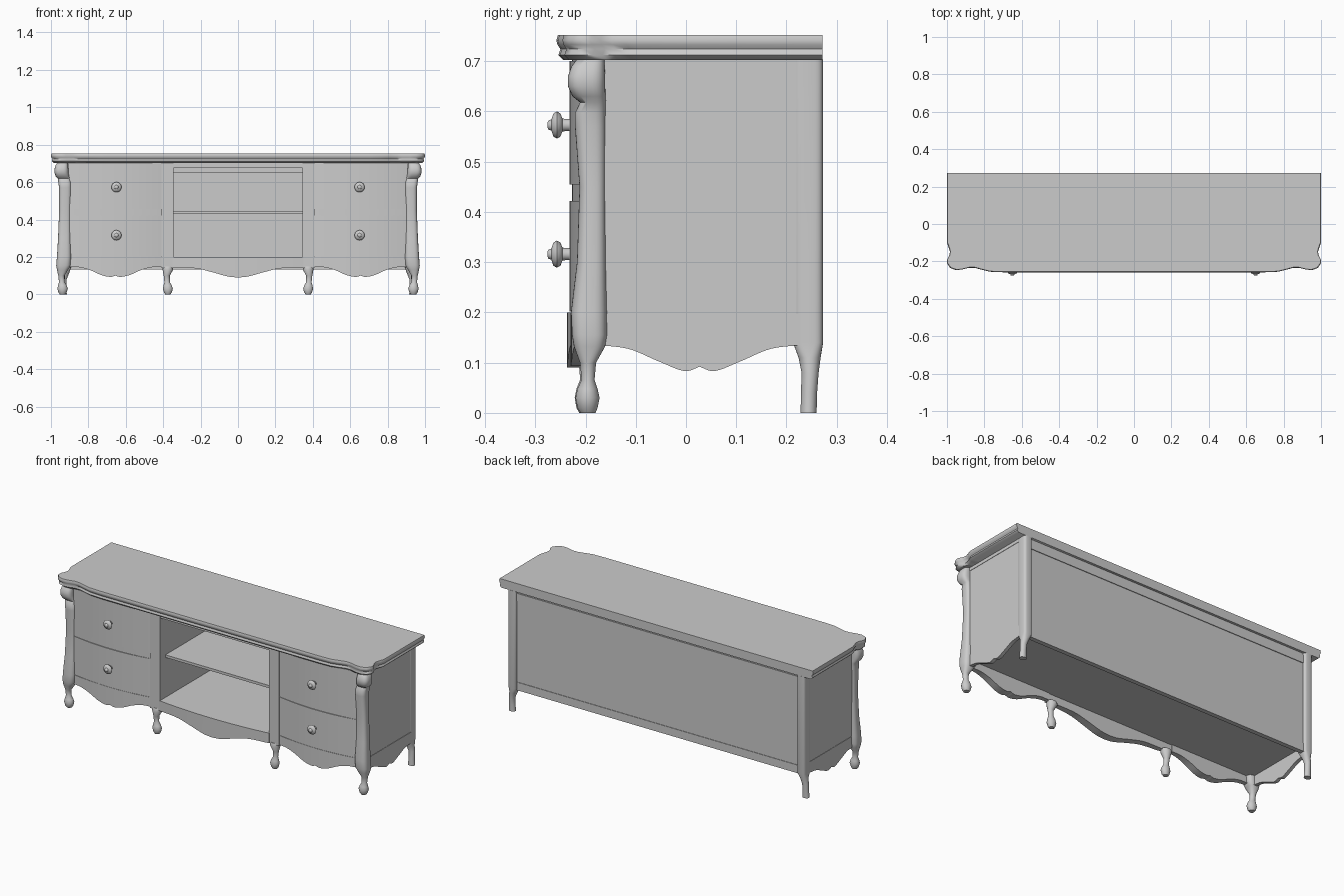
import bpy, bmesh, math

default = bpy.data.objects.get("Cube")
if default:
    bpy.data.objects.remove(default, do_unlink=True)

grey = bpy.data.materials.new("plain grey")
grey.use_nodes = True
tone = (0.6, 0.6, 0.6, 1)
grey.diffuse_color = tone
grey.node_tree.nodes["Principled BSDF"].inputs["Base Color"].default_value = tone


def loft(name, rings):
    """Skin a list of equal-length closed rings and cap both ends."""
    bm = bmesh.new()
    loops = [[bm.verts.new(point) for point in ring] for ring in rings]
    count = len(loops[0])
    for low, high in zip(loops, loops[1:]):
        for i in range(count):
            j = (i + 1) % count
            bm.faces.new((low[i], low[j], high[j], high[i]))
    bm.faces.new(loops[0])
    bm.faces.new(loops[-1])
    bmesh.ops.recalc_face_normals(bm, faces=bm.faces)
    mesh = bpy.data.meshes.new(name)
    bm.to_mesh(mesh)
    bm.free()
    mesh.materials.append(grey)
    mesh.shade_smooth()
    mesh.set_sharp_from_angle(angle=math.radians(50))
    obj = bpy.data.objects.new(name, mesh)
    bpy.context.collection.objects.link(obj)
    return obj


def box(name, x, y, z):
    """Box from (min, max) pairs."""
    corners = [(x[0], y[0]), (x[1], y[0]), (x[1], y[1]), (x[0], y[1])]
    return loft(name, [[(a, b, h) for a, b in corners] for h in z])


def oval(cx, cy, rx, ry, z, power=1, steps=32):
    """Closed ring; a power below one squares it off."""
    ring = []
    for i in range(steps):
        c, s = math.cos(math.tau * i / steps), math.sin(math.tau * i / steps)
        ring.append((cx + rx * math.copysign(abs(c) ** power, c),
                     cy + ry * math.copysign(abs(s) ** power, s), z))
    return ring


def squareness(z, upper):
    """Legs are round at the foot and squarer from the knee up."""
    return 1 if z < .12 else upper


def flowing_curve(points, t):
    """Cubic curve through (position, value) points with smooth tangents."""
    slopes = []
    for i in range(len(points)):
        (a, va), (b, vb) = points[max(i - 1, 0)], points[min(i + 1, len(points) - 1)]
        slopes.append((vb - va) / (b - a))
    for i in range(len(points) - 1):
        (a, va), (b, vb) = points[i:i + 2]
        if t <= b:
            w = b - a
            s = (t - a) / w
            return (va + (vb - va) * s * s * (3 - 2 * s)
                    + w * s * (1 - s) * (slopes[i] * (1 - s) - slopes[i + 1] * s))
    return points[-1][1]


def bowed_panel(name, centre, half, edge, bow, back, top, bottom, steps=48):
    """Front panel that bulges forward; bottom is a function of distance from its middle."""
    rings = []
    for i in range(steps + 1):
        t = 2 * i / steps - 1
        x, y, low = centre + half * t, edge - bow * (1 - t * t), bottom(abs(t))
        rings.append([(x, y, top), (x, y, low), (x, back, low), (x, back, top)])
    return loft(name, rings)


# Scalloped lower edges, from the middle outward
drawer_scallop = [(0, .1), (.1, .093), (.3, .103), (.55, .13), (.78, .145), (1, .146)]
centre_scallop = [(0, .09), (.15, .095), (.4, .119), (.65, .139), (1, .142)]
side_scallop = [(0, .092), (.14, .083), (.4, .102), (.7, .127), (1, .135)]

# Table top: wavy outline stacked with a softly moulded edge
half_outline = [(.997, .272), (.997, -.1), (.99, -.12), (.981, -.148), (.985, -.17),
                (.996, -.19), (.997, -.21), (.98, -.235), (.95, -.246), (.92, -.244),
                (.88, -.234), (.85, -.234), (.81, -.245), (.77, -.255), (.7, -.258)]
outline = half_outline + [(-x, y) for x, y in reversed(half_outline)]
edge_profile = [(.702, .014), (.712, .004), (.724, .008), (.733, .002), (.742, 0), (.752, .003)]
loft("table_top", [[(x * (1 / .997 - inset), y + (inset if y < 0 else 0), z)
                    for x, y in outline] for z, inset in edge_profile])

# Front leg sections: height, centre x, centre y, radius x, radius y
foot = [(0, .938, -.195, .015, .015), (.01, .938, -.196, .022, .02),
        (.03, .938, -.196, .028, .024), (.048, .939, -.196, .023, .02),
        (.066, .942, -.195, .015, .013), (.1, .944, -.195, .017, .016),
        (.132, .938, -.192, .03, .031)]
post = [(.155, .933, -.192, .039, .035), (.2, .93, -.193, .038, .036),
        (.3, .928, -.188, .034, .029), (.45, .925, -.186, .031, .026),
        (.57, .924, -.19, .033, .031), (.597, .926, -.19, .034, .031),
        (.618, .929, -.185, .034, .026), (.63, .938, -.193, .036, .033),
        (.65, .944, -.198, .037, .037), (.67, .944, -.198, .037, .037),
        (.69, .942, -.195, .033, .033), (.703, .938, -.19, .028, .028)]
# Rear leg sections: height, centre x, centre y, radius x, radius y
rear = [(0, .935, .244, .02, .016), (.04, .935, .245, .017, .016), (.08, .934, .247, .018, .017),
        (.11, .926, .246, .022, .022), (.14, .92, .243, .026, .03), (.703, .92, .243, .026, .03)]

# Turned knob profile: y position and radius
knob = [(-.215, .012), (-.24, .012), (-.246, .013), (-.25, .023), (-.257, .027),
        (-.264, .023), (-.268, .011), (-.274, .009), (-.276, .004)]

for side, label in ((1, "left"), (-1, "right")):
    # Legs
    loft(label + "_front_leg", [oval(side * cx, cy, rx, ry, z, squareness(z, .7))
                                for z, cx, cy, rx, ry in foot + post])
    loft(label + "_middle_leg", [oval(side * (cx - .563), cy - .004, rx * .95, ry * .9, z)
                                 for z, cx, cy, rx, ry in foot] +
         [oval(side * .376, -.196, .03, .021, .15)])
    loft(label + "_rear_leg", [oval(side * cx, cy, rx, ry, z, squareness(z, .5))
                               for z, cx, cy, rx, ry in rear])

    # Side: panel, top rail and scalloped apron
    box(label + "_side_panel", sorted((side * .925, side * .943)), (-.18, .24), (.19, .702))
    box(label + "_side_top_rail", sorted((side * .93, side * .945)), (-.17, .22), (.684, .702))
    rings = []
    for i in range(49):
        t = i / 24 - 1
        y, low = .027 + .2 * t, flowing_curve(side_scallop, abs(t))
        rings.append([(side * x, y, z) for x, z in
                      ((.945, .197), (.945, low), (.925, low), (.925, .197))])
    loft(label + "_side_apron", rings)

    # Divider wall and its front stile
    box(label + "_divider", sorted((side * .347, side * .375)), (-.205, .245), (.19, .702))
    box(label + "_stile", sorted((side * .346, side * .41)), (-.214, -.19), (.142, .702))

    # Drawer bank: recessed backing, two bowed drawers, scalloped apron
    bank = side * .655
    bowed_panel(label + "_drawer_backing", bank, .25, -.205, .022, -.18, .702, lambda t: .19)
    bowed_panel(label + "_lower_drawer", bank, .245, -.208, .024, -.19, .422, lambda t: .202)
    bowed_panel(label + "_upper_drawer", bank, .245, -.208, .024, -.19, .7, lambda t: .455)
    bowed_panel(label + "_drawer_apron", bank, .25, -.207, .023, -.185, .2,
                lambda t: flowing_curve(drawer_scallop, t))

    # Knobs
    for level, height in (("lower", .316), ("upper", .573)):
        loft(f"{label}_{level}_knob",
             [[(side * .65 + x, y, height + z) for x, z, _ in oval(0, 0, r, r, 0)]
              for y, r in knob])

# Central bay
bowed_panel("centre_apron", 0, .35, -.216, .021, -.19, .2,
            lambda t: flowing_curve(centre_scallop, t))
box("bay_top_rail", (-.347, .347), (-.212, -.185), (.675, .702))
box("bay_shelf", (-.35, .35), (-.165, .245), (.43, .445))
box("bay_rear_rail", (-.35, .35), (.225, .243), (.65, .702))

# Carcass floor, back and back rails
box("floor_board", (-.93, .93), (-.195, .245), (.186, .2))
box("back_panel", (-.91, .91), (.24, .258), (.135, .702))
box("back_top_rail", (-.9, .9), (.245, .262), (.645, .69))
box("back_bottom_rail", (-.9, .9), (.235, .261), (.132, .178))
